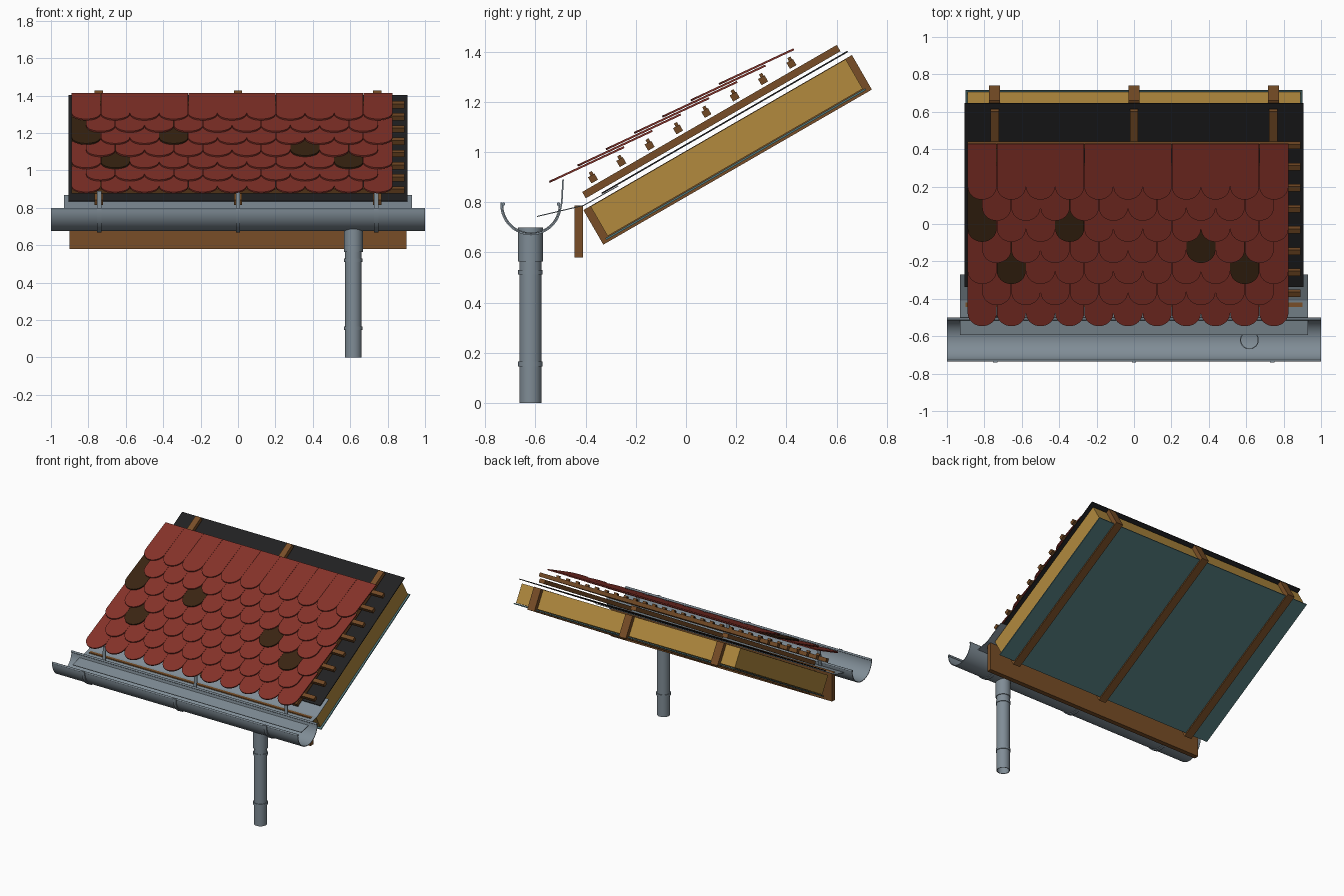
import bpy, bmesh, math

if "Cube" in bpy.data.objects:
    bpy.data.objects.remove(bpy.data.objects["Cube"])

C30, S30 = math.cos(math.radians(30)), 0.5


def material(name, r, g, b):
    m = bpy.data.materials.new(name)
    m.diffuse_color = (r, g, b, 1)
    m.use_nodes = True
    m.node_tree.nodes["Principled BSDF"].inputs["Base Color"].default_value = m.diffuse_color
    return m


RED = material("clay_red", 0.235, 0.032, 0.022)
DARK = material("dark_tile_brown", 0.042, 0.018, 0.006)
WOOD = material("timber_brown", 0.190, 0.076, 0.020)
BATTEN = material("batten_brown", 0.165, 0.066, 0.018)
GOLD = material("insulation_yellow", 0.445, 0.255, 0.048)
BLACK = material("membrane_black", 0.015, 0.015, 0.016)
TEAL = material("barrier_teal", 0.080, 0.180, 0.190)
GREY = material("zinc_grey", 0.215, 0.265, 0.305)


def slope(s, n):
    """Roof coordinates (along slope, normal to slope) to y, z."""
    return (s * C30 - n * S30, s * S30 + n * C30)


def prism(bm, ring_a, ring_b):
    """Closed solid between two matching rings."""
    a = [bm.verts.new(p) for p in ring_a]
    b = [bm.verts.new(p) for p in ring_b]
    k = len(a)
    bm.faces.new(a)
    bm.faces.new(b[::-1])
    for i in range(k):
        j = (i + 1) % k
        bm.faces.new((a[j], a[i], b[i], b[j]))


def finish(bm, name, mat, smooth=False):
    bmesh.ops.recalc_face_normals(bm, faces=bm.faces)
    me = bpy.data.meshes.new(name)
    bm.to_mesh(me)
    bm.free()
    ob = bpy.data.objects.new(name, me)
    bpy.context.collection.objects.link(ob)
    me.materials.append(mat)
    if smooth:
        bpy.ops.object.select_all(action='DESELECT')
        ob.select_set(True)
        bpy.context.view_layer.objects.active = ob
        bpy.ops.object.shade_smooth_by_angle(angle=math.radians(35))
    return ob


def extrude(name, profiles, spans, mat, smooth=False):
    """Every y,z profile extruded over every x span, as one object."""
    bm = bmesh.new()
    for prof in profiles:
        for x0, x1 in spans:
            prism(bm, [(x0, y, z) for y, z in prof], [(x1, y, z) for y, z in prof])
    return finish(bm, name, mat, smooth)


def slab(s0, s1, n0, n1):
    return [slope(s0, n0), slope(s1, n0), slope(s1, n1), slope(s0, n1)]


def strip(path, t):
    """Turn an open y,z path into a thin closed profile."""
    l, r = [], []
    for i, (y, z) in enumerate(path):
        a, b = path[max(i - 1, 0)], path[min(i + 1, len(path) - 1)]
        dy, dz = b[0] - a[0], b[1] - a[1]
        d = math.hypot(dy, dz)
        oy, oz = -dz / d * t / 2, dy / d * t / 2
        l.append((y + oy, z + oz))
        r.append((y - oy, z - oz))
    return l + r[::-1]


def arc(cy, cz, r, a0, a1, n):
    return [(cy + r * math.cos(math.radians(a0 + (a1 - a0) * i / n)),
             cz + r * math.sin(math.radians(a0 + (a1 - a0) * i / n))) for i in range(n + 1)]


def around(xs, w):
    return [(x - w / 2, x + w / 2) for x in xs]


# Timber frame: rafters, insulation between them, vapour barrier beneath
RX = (-0.745, 0, 0.745)
extrude("rafters", [slab(0.03, 1.266, 0.711, 0.870)], around(RX, 0.058), WOOD)
edges = [-0.89] + [x + d for x in RX for d in (-0.029, 0.029)] + [0.89]
extrude("insulation", [slab(0.062, 1.236, 0.732, 0.868)],
        list(zip(edges[::2], edges[1::2])), GOLD)
extrude("vapour_barrier", [slab(0.05, 1.245, 0.721, 0.729)], [(-0.9, 0.9)], TEAL)

# Membrane, counter battens and tile battens
extrude("roof_membrane", [slab(0.126, 1.259, 0.888, 0.894)], [(-0.905, 0.905)], BLACK)
extrude("counter_battens", [slab(0.062, 1.234, 0.906, 0.935)], around(RX, 0.045), WOOD)
bat_s = [0.126 + 0.1305 * i for i in range(8)]
extrude("tile_battens", [slab(s - 0.015, s + 0.015, 0.946, 0.974) for s in bat_s],
        [(-0.89, 0.89)], BATTEN)

# Plain tiles with rounded tails, alternate rows shifted by half a tile
PITCH, LEN, TILT = 0.156, 0.329, math.radians(25)
R = PITCH / 2 - 0.0006
extrude("tile_nibs", [slab(s - 0.003, s + 0.011, 0.974, 0.988) for s in bat_s],
        around([-0.812 + PITCH * i for i in range(11)], 0.025), BATTEN)
OLD = {(4, 0), (4, 3), (2, 1), (2, 9), (3, 7)}
outline = arc(0, R, R, 180, 360, 16) + [(R, LEN), (-R, LEN)]
weathered = bmesh.new()
for row in range(7):
    y0, z0 = -0.543 + 0.1127 * row, 0.877 + 0.065 * row
    bm = bmesh.new()
    for i in range(11 - row % 2):
        cx = -0.812 + PITCH * (i + 0.5 * (row % 2))

        def ring(h):
            return [(cx + x, y0 + t * math.cos(TILT) - h * math.sin(TILT),
                     z0 + t * math.sin(TILT) + h * math.cos(TILT)) for x, t in outline]
        prism(weathered if (row, i) in OLD else bm, ring(0), ring(0.008))
    finish(bm, "tile_row_%d" % (row + 1), RED)
finish(weathered, "weathered_tiles", DARK)

# Fascia board and eaves flashing
extrude("fascia_board", [[(-0.445, 0.58), (-0.41, 0.58), (-0.41, 0.786), (-0.445, 0.786)]],
        [(-0.902, 0.902)], WOOD)
extrude("eaves_flashing", [strip([(-0.594, 0.743), (-0.408, 0.787), (-0.27, 0.865)], 0.004)],
        [(-0.93, 0.93)], GREY)

# Half round gutter with rolled lips, and its brackets
GY, GZ = -0.618, 0.79
extrude("gutter", [strip(arc(GY, GZ, 0.113, 180, 360, 28), 0.005)], [(-1, 1)], GREY, True)
extrude("gutter_lips", [arc(GY + d, GZ + 0.002, 0.007, 0, 330, 11) for d in (-0.110, 0.110)],
        [(-1, 1)], GREY, True)
hook = arc(GY, GZ, 0.119, 176, 350, 24) + [(-0.495, 0.80), (-0.49, 0.89)]
extrude("gutter_brackets", [strip(hook, 0.006)], around((-0.742, 0, 0.738), 0.024), GREY, True)


# Downpipe, socket and clamp rings as hollow tubes
def tube(name, z0, z1, ro, ri, n=32):
    bm = bmesh.new()
    prof = [(ro, z0), (ro, z1), (ri, z1), (ri, z0)]
    rings = [[bm.verts.new((0.617 + r * math.cos(2 * math.pi * i / n),
                            -0.62 + r * math.sin(2 * math.pi * i / n), z)) for r, z in prof]
             for i in range(n)]
    for i in range(n):
        a, b = rings[i], rings[(i + 1) % n]
        for k in range(4):
            m = (k + 1) % 4
            bm.faces.new((a[k], b[k], b[m], a[m]))
    finish(bm, name, GREY, True)


tube("downpipe", 0, 0.58, 0.0445, 0.040)
tube("outlet_socket", 0.563, 0.70, 0.050, 0.0445)
for label, z in (("upper", 0.52), ("lower", 0.155)):
    tube("pipe_clamp_" + label, z - 0.009, z + 0.009, 0.049, 0.0440)
